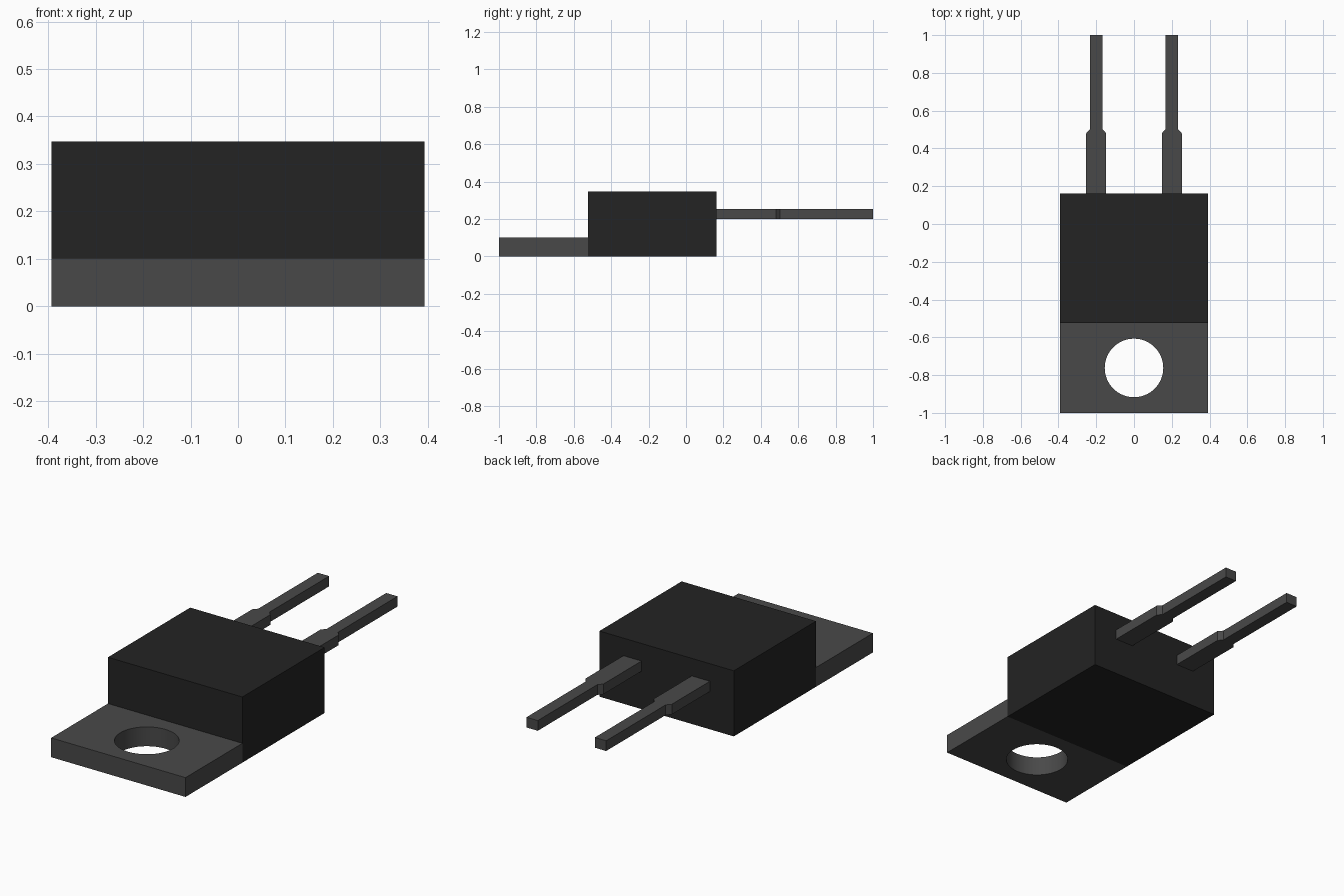
import bpy, bmesh, math

old = bpy.data.objects.get("Cube")
if old:
    bpy.data.objects.remove(old, do_unlink=True)


def material(name, value):
    mat = bpy.data.materials.new(name)
    mat.use_nodes = True
    colour = (value, value, value, 1)
    mat.diffuse_color = colour
    mat.node_tree.nodes["Principled BSDF"].inputs["Base Color"].default_value = colour
    return mat


def prism(name, loops, z0, z1, mat):
    """Fill flat outlines (outer loop first, then holes) and extrude them upward."""
    bm = bmesh.new()
    edges = []
    for loop in loops:
        verts = [bm.verts.new((x, y, z0)) for x, y in loop]
        edges += [bm.edges.new((v, verts[i - 1])) for i, v in enumerate(verts)]
    bmesh.ops.triangle_fill(bm, use_beauty=True, use_dissolve=False, edges=edges)
    result = bmesh.ops.extrude_face_region(bm, geom=bm.faces[:], use_keep_orig=True)
    top = [g for g in result["geom"] if isinstance(g, bmesh.types.BMVert)]
    bmesh.ops.translate(bm, vec=(0, 0, z1 - z0), verts=top)
    bmesh.ops.recalc_face_normals(bm, faces=bm.faces[:])
    mesh = bpy.data.meshes.new(name)
    bm.to_mesh(mesh)
    bm.free()
    mesh.materials.append(mat)
    obj = bpy.data.objects.new(name, mesh)
    bpy.context.collection.objects.link(obj)
    bpy.ops.object.select_all(action='DESELECT')
    obj.select_set(True)
    bpy.context.view_layer.objects.active = obj
    bpy.ops.object.shade_smooth_by_angle(angle=math.radians(30))
    return obj


def rectangle(x, y0, y1):
    return [(-x, y0), (x, y0), (x, y1), (-x, y1)]


plastic = material("black plastic", 0.017)
metal = material("dark grey metal", 0.066)

HALF_W = 0.393
BODY_FRONT, BODY_BACK = -0.525, 0.162

# Moulded body
prism("body", [rectangle(HALF_W, BODY_FRONT, BODY_BACK)], 0, 0.347, plastic)

# Mounting tab with a round through-hole
hole = [(0.155 * math.cos(i * math.tau / 64), -0.762 + 0.155 * math.sin(i * math.tau / 64))
        for i in range(64)]
prism("mounting_tab", [rectangle(HALF_W, -1, BODY_FRONT), hole], 0, 0.102, metal)

# Two leads, wide at the root and stepped down by a short chamfer
half = [(0.053, BODY_BACK), (0.053, 0.48), (0.033, 0.503), (0.033, 1.0)]
outline = half + [(-x, y) for x, y in reversed(half)]
for side, cx in (("left", 0.2), ("right", -0.2)):
    prism(side + "_lead", [[(cx + x, y) for x, y in outline]], 0.2, 0.254, metal)
